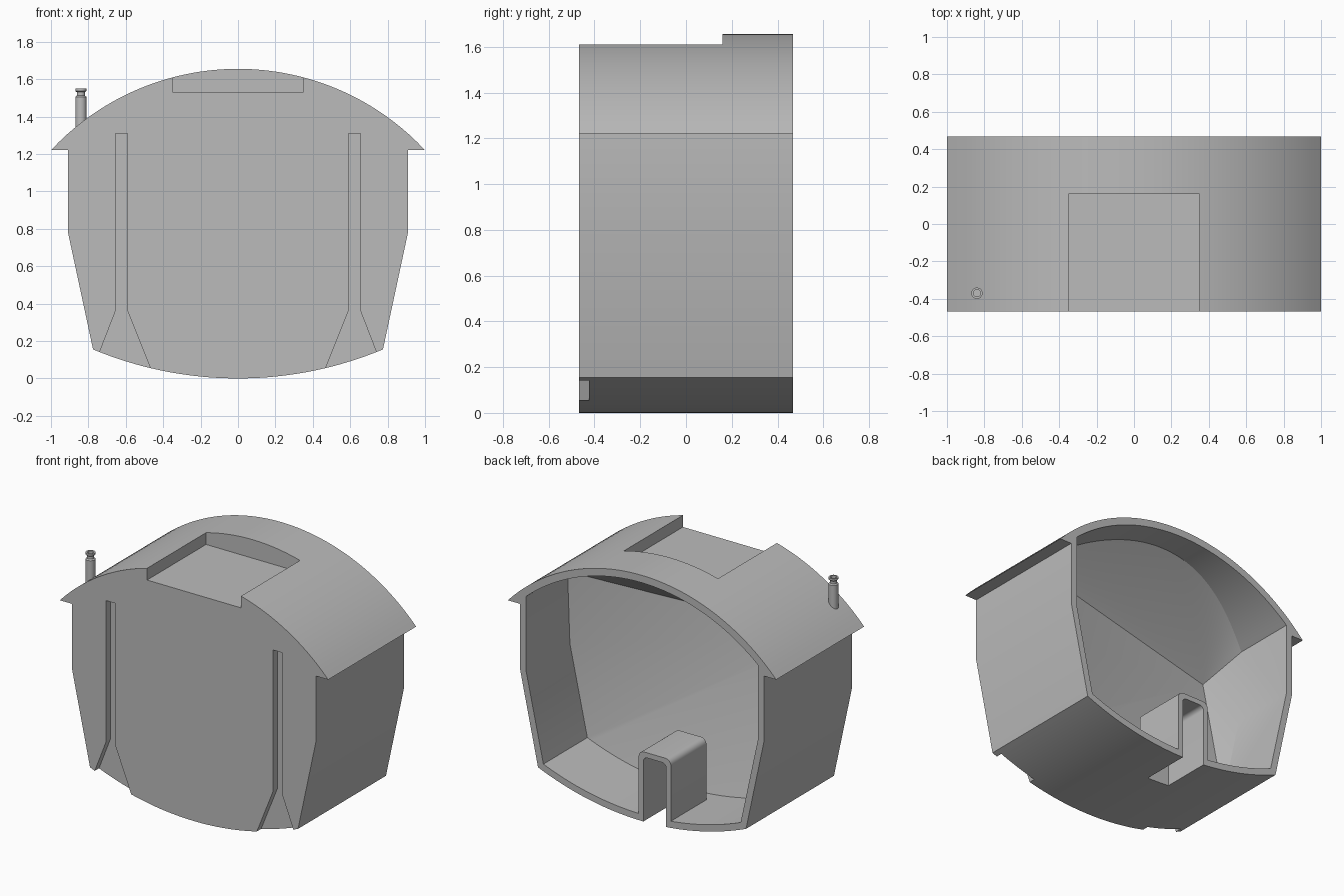
import bpy, bmesh, math
from mathutils import Vector

if "Cube" in bpy.data.objects:
    bpy.data.objects.remove(bpy.data.objects["Cube"], do_unlink=True)

grey = bpy.data.materials.new("plain_grey")
grey.use_nodes = True
grey.diffuse_color = (0.5, 0.5, 0.5, 1)
grey.node_tree.nodes["Principled BSDF"].inputs["Base Color"].default_value = (0.5, 0.5, 0.5, 1)

FRONT, BACK = -0.468, 0.468
ROOF_Z, ROOF_R, FLOOR_R = 0.288, 1.367, 2.015


def finish(bm, name):
    bmesh.ops.recalc_face_normals(bm, faces=bm.faces)
    mesh = bpy.data.meshes.new(name)
    bm.to_mesh(mesh)
    bm.free()
    obj = bpy.data.objects.new(name, mesh)
    bpy.context.collection.objects.link(obj)
    mesh.materials.append(grey)
    return obj


def loft(name, rings, tip=None):
    """Bridge matching rings of points; close with caps or a tip."""
    bm = bmesh.new()
    loops = [[bm.verts.new(p) for p in ring] for ring in rings]
    n = len(loops[0])
    for a, b in zip(loops, loops[1:]):
        for i in range(n):
            j = (i + 1) % n
            bm.faces.new((a[i], a[j], b[j], b[i]))
    bm.faces.new(loops[0])
    if tip:
        t = bm.verts.new(tip)
        for i in range(n):
            bm.faces.new((loops[-1][i], loops[-1][(i + 1) % n], t))
    else:
        bm.faces.new(loops[-1])
    return finish(bm, name)


def prism(name, outline, y0, y1):
    return loft(name, [[(x, y, z) for x, z in outline] for y in (y0, y1)])


def cut(target, cutter):
    mod = target.modifiers.new("cut", "BOOLEAN")
    mod.operation = "DIFFERENCE"
    mod.solver = "EXACT"
    mod.object = cutter
    bpy.context.view_layer.objects.active = target
    bpy.ops.object.modifier_apply(modifier=mod.name)
    bpy.data.objects.remove(cutter, do_unlink=True)


def arc(x0, x1, height, steps=48):
    xs = [x0 + (x1 - x0) * i / steps for i in range(steps + 1)]
    return [(x, height(x)) for x in xs]


def roof(inset):
    return lambda x: ROOF_Z + math.sqrt((ROOF_R - inset) ** 2 - x * x)


def floor(inset):
    return lambda x: FLOOR_R - math.sqrt((FLOOR_R - inset) ** 2 - x * x)


def arch(x0, x1, z0, z1, r):
    """Upright outline with rounded top corners."""
    pts = [(x0, z0)]
    for cx, start in ((x0 + r, math.pi), (x1 - r, math.pi / 2)):
        for i in range(7):
            a = start - i * math.pi / 12
            pts.append((cx + r * math.cos(a), z1 - r + r * math.sin(a)))
    return pts + [(x1, z0)]


# Main body: arched roof with eaves, tapered sides, curved floor
outline = arc(-1, 1, roof(0)) + [(0.91, 1.22), (0.91, 0.785)]
outline += arc(0.775, -0.775, floor(0)) + [(-0.91, 0.785), (-0.91, 1.22)]
body = prism("tank_body", outline, FRONT, BACK)

# Cavity open at the back, narrowing to a point below the pipe
inner = arc(-0.865, 0.865, roof(0.05)) + [(0.865, 0.785)]
inner += arc(0.735, -0.735, floor(0.045)) + [(-0.865, 0.785)]


def depth(z):
    return 0.28 * max(0, (z - 1.22) / 0.385) ** 1.3


cavity = loft("cavity_cutter",
              [[(x, 0.6, z) for x, z in inner],
               [(x, depth(z), z) for x, z in inner]],
              tip=(-0.82, -0.3, 1.17))
cut(body, cavity)

# Shallow recess in the roof
cut(body, prism("recess_cutter",
                [(-0.35, 1.53), (0.35, 1.53), (0.35, 1.8), (-0.35, 1.8)], -0.6, 0.16))

# Mirrored front grooves that flare at the bottom
slope_in, slope_out = 0.12 / 0.30, 0.085 / 0.22
for s in (-1, 1):
    groove = [(0.59, 1.31), (0.655, 1.31), (0.655, 0.36),
              (0.655 + slope_out * 0.46, -0.1), (0.59 - slope_in * 0.46, -0.1), (0.59, 0.36)]
    cut(body, prism("groove_cutter", [(s * x, z) for x, z in groove], -0.6, FRONT + 0.045))

# Duct standing on the floor, with a channel open to the back and below
channel = arch(-0.18, -0.01, -0.1, 0.435, 0.03)
duct = prism("floor_duct", arch(-0.215, 0.025, 0.02, 0.47, 0.04), 0.09, BACK)
for part in (body, duct):
    cut(part, prism("channel_cutter", channel, 0.125, 0.6))

# Vent pipe: lathed profile with neck and bore
profile = [(0.03, 1.28), (0.03, 1.505), (0.022, 1.512), (0.022, 1.53),
           (0.03, 1.537), (0.03, 1.55), (0.019, 1.55), (0.019, 1.4)]
rings = []
for r, z in profile:
    rings.append([(-0.84 + r * math.cos(i * math.tau / 32),
                   -0.37 + r * math.sin(i * math.tau / 32), z) for i in range(32)])
pipe = loft("vent_pipe", rings)

# Smooth curves, sharp corners
for obj in (body, duct, pipe):
    bpy.ops.object.select_all(action="DESELECT")
    obj.select_set(True)
    bpy.context.view_layer.objects.active = obj
    bpy.ops.object.shade_smooth_by_angle(angle=math.radians(20))
